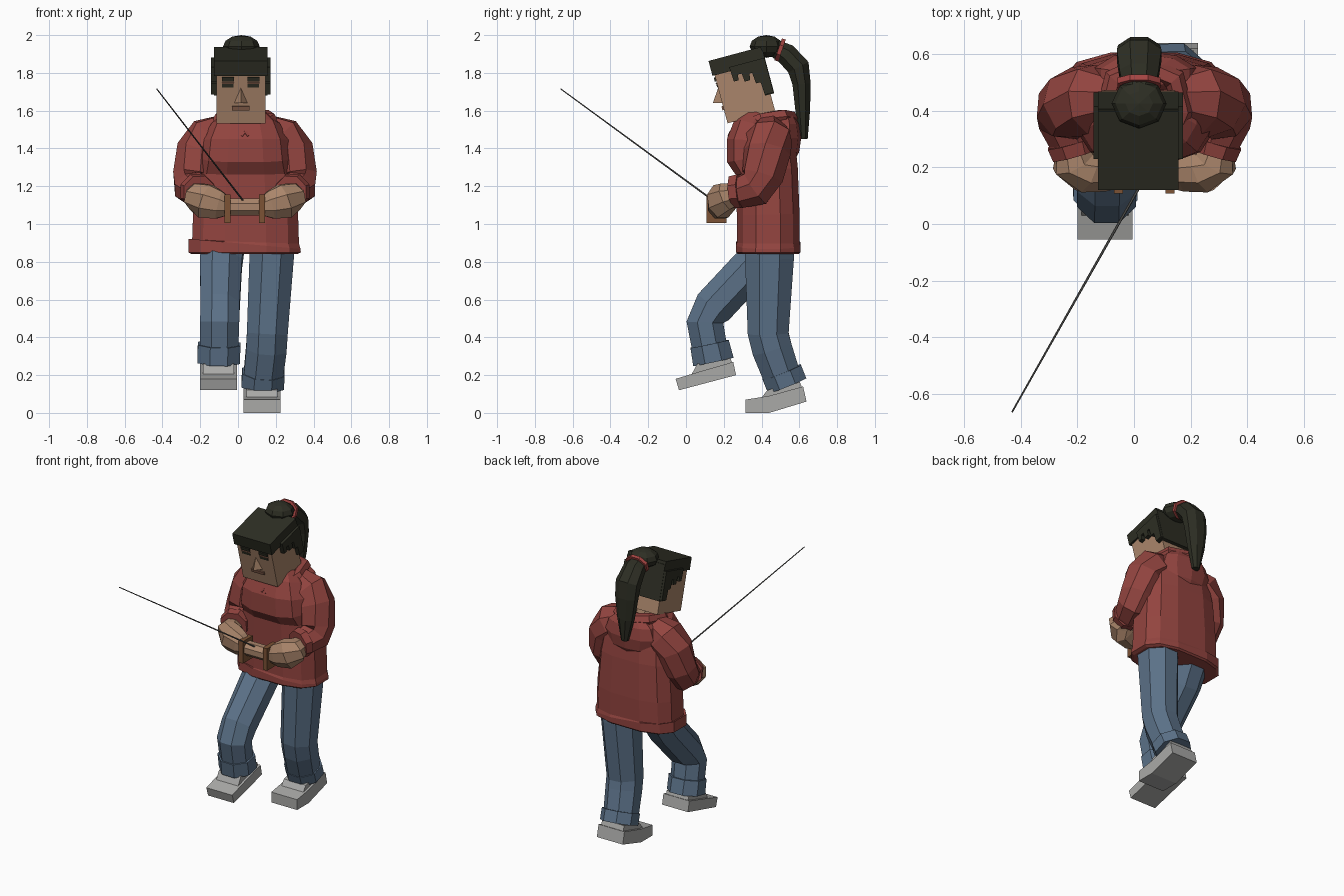
import bpy, bmesh, math
from mathutils import Vector, Matrix

if "Cube" in bpy.data.objects:
    bpy.data.objects.remove(bpy.data.objects["Cube"])


def material(name, r, g, b):
    m = bpy.data.materials.new(name)
    m.diffuse_color = (r, g, b, 1)
    m.use_nodes = True
    m.node_tree.nodes["Principled BSDF"].inputs["Base Color"].default_value = m.diffuse_color
    return m


RED = material("hoodie red", 0.29, 0.058, 0.050)
BLUE = material("denim blue", 0.105, 0.165, 0.245)
SKIN = material("skin tan", 0.40, 0.235, 0.145)
HAIR = material("hair black", 0.026, 0.027, 0.017)
SHOE = material("shoe grey", 0.40, 0.40, 0.39)
BROWN = material("ring brown", 0.20, 0.085, 0.035)
LIP = material("lip brown", 0.23, 0.11, 0.07)
STEEL = material("rod grey", 0.10, 0.10, 0.095)
TIE = material("tie red", 0.38, 0.06, 0.055)

CX = 0.037  # symmetry line of the upper body


def finish(name, bm, mat, matrix=None):
    bmesh.ops.recalc_face_normals(bm, faces=bm.faces)
    me = bpy.data.meshes.new(name)
    bm.to_mesh(me)
    bm.free()
    me.materials.append(mat)
    ob = bpy.data.objects.new(name, me)
    bpy.context.collection.objects.link(ob)
    if matrix:
        ob.matrix_world = matrix
    return ob


def sweep(name, mat, path, sides=8, ref=(1, 0, 0), square=1.0, matrix=None):
    """Tube through (x, y, z, radius along ref[, other radius])."""
    bm = bmesh.new()
    pts = [Vector(p[:3]) for p in path]
    rings = []
    for i, p in enumerate(path):
        a, b = pts[max(i - 1, 0)], pts[min(i + 1, len(pts) - 1)]
        t = (b - a).normalized()
        u = Vector(ref)
        u = (u - t * u.dot(t)).normalized()
        v = t.cross(u)
        ring = []
        for k in range(sides):
            ang = 2 * math.pi * (k + 0.5) / sides
            c, s = math.cos(ang), math.sin(ang)
            c, s = [math.copysign(abs(w) ** square, w) for w in (c, s)]
            ring.append(bm.verts.new(pts[i] + u * c * p[3] + v * s * p[-1]))
        rings.append(ring)
    for r0, r1 in zip(rings, rings[1:]):
        for k in range(sides):
            n = (k + 1) % sides
            bm.faces.new((r0[k], r0[n], r1[n], r1[k]))
    bm.faces.new(rings[0])
    bm.faces.new(rings[-1])
    return finish(name, bm, mat, matrix)


def extrude(name, mat, profile, x0, x1, matrix=None):
    """Side profile of (y, z) points extruded along x."""
    bm = bmesh.new()
    f = bm.faces.new([bm.verts.new((x0, y, z)) for y, z in profile])
    geo = bmesh.ops.extrude_face_region(bm, geom=[f])["geom"]
    vs = [g for g in geo if isinstance(g, bmesh.types.BMVert)]
    bmesh.ops.translate(bm, verts=vs, vec=(x1 - x0, 0, 0))
    return finish(name, bm, mat, matrix)


def box(name, mat, x0, x1, y0, y1, z0, z1, matrix=None):
    return extrude(name, mat, [(y0, z0), (y1, z0), (y1, z1), (y0, z1)], x0, x1, matrix)


def ball(name, mat, centre, size, u=8, v=6):
    bm = bmesh.new()
    bmesh.ops.create_uvsphere(bm, u_segments=u, v_segments=v, radius=1)
    return finish(name, bm, mat, Matrix.Translation(centre) @ Matrix.Diagonal((*size, 1)))


def both(path):
    """Path given for the -x side, returned with its mirror image."""
    return (("right", path), ("left", [(2 * CX - p[0], *p[1:]) for p in path]))


# hoodie body with hem
sweep("hoodie_body", RED, [
    (.035, .435, .84, .285, .165), (.035, .435, .85, .305, .175),
    (.035, .435, .895, .305, .175), (.04, .435, .905, .29, .17),
    (.04, .435, 1.05, .285, .17), (.04, .427, 1.28, .265, .17),
    (.04, .400, 1.36, .25, .19), (.04, .398, 1.44, .235, .185),
    (.04, .41, 1.52, .185, .16), (.04, .43, 1.57, .115, .12)], 12, square=0.72)

# hood lying on the back, and collar
ball("hood", RED, (.04, .525, 1.455), (.19, .085, .15), 10, 6)
for side, path in both([(CX, .245, 1.465, .028), (-.06, .29, 1.51, .035),
                        (-.10, .40, 1.555, .035), (-.07, .51, 1.57, .04),
                        (CX, .555, 1.56, .04)]):
    sweep(side + "_collar", RED, path, 6, (0, 0, 1))

# sleeves, cuffs and hands
for side, path in both([(-.06, .44, 1.51, .08), (-.15, .44, 1.455, .125),
                        (-.205, .43, 1.38, .125), (-.235, .405, 1.25, .115),
                        (-.238, .37, 1.19, .105), (-.215, .30, 1.175, .09),
                        (-.205, .26, 1.17, .085)]):
    sweep(side + "_sleeve", RED, path, 8, (0, 1, -1))
for side, path in both([(-.218, .29, 1.175, .097), (-.205, .245, 1.17, .09)]):
    sweep(side + "_sleeve_cuff", RED, path, 8)
for side, path in both([(-.215, .27, 1.16, .06), (-.215, .22, 1.145, .08),
                        (-.17, .185, 1.12, .098, .08), (-.10, .175, 1.10, .08, .065),
                        (-.05, .17, 1.09, .05, .045)]):
    sweep(side + "_hand", SKIN, path, 8, (0, 0, 1))

# handle with rings, and the long thin rod
sweep("handle", SKIN, [(-.06, .165, 1.09, .048), (.14, .165, 1.09, .048)], 8, (0, 0, 1))
for side, x in (("right", -.055), ("left", .127)):
    box(side + "_handle_ring", BROWN, x - .016, x + .016, .108, .215, 1.005, 1.155)
sweep("rod", STEEL, [(.03, .15, 1.12, .005), (-.43, -.663, 1.715, .003)], 6, (0, 0, 1))

# trouser legs with turned-up cuffs
sweep("right_leg", BLUE, [(-.08, .43, .90, .125, .115), (-.09, .36, .79, .12, .115),
                          (-.095, .145, .56, .112, .115), (-.097, .10, .48, .112, .105),
                          (-.10, .135, .29, .108, .1)])
sweep("right_leg_cuff", BLUE, [(-.10, .125, .365, .122, .112), (-.102, .145, .27, .122, .118)])
sweep("left_leg", BLUE, [(.182, .442, .92, .13, .142), (.178, .442, .82, .127, .14),
                         (.155, .435, .42, .117, .117), (.15, .455, .34, .116, .115),
                         (.13, .52, .16, .112, .105)])
sweep("left_leg_cuff", BLUE, [(.135, .507, .215, .122, .118), (.13, .535, .145, .122, .118)])

# shoes: sole, toe and ankle part
extrude("right_shoe", SHOE, [(-.055, .18), (-.037, .12), (.265, .20), (.25, .27), (.06, .215)],
        -.2, -.005)
extrude("right_shoe_top", SHOE, [(.03, .205), (.25, .25), (.235, .29), (.06, .26)], -.185, -.02)
extrude("left_shoe", SHOE, [(.315, .07), (.315, 0), (.44, 0), (.638, .06), (.62, .14), (.44, .09)],
        .03, .225)
extrude("left_shoe_top", SHOE, [(.40, .08), (.62, .12), (.60, .17), (.43, .12)], .045, .21)

# head, tipped forward; parts below are in the head's own frame
HEAD = Matrix.Translation((.015, .303, 1.726)) @ Matrix.Rotation(math.radians(15), 4, "X")
sweep("neck", SKIN, [(.03, .42, 1.46, .075), (.02, .36, 1.63, .075)], 8)
box("head", SKIN, -.13, .13, -.13, .13, -.165, .165, HEAD)
box("hair_cap", HAIR, -.142, .142, -.142, .145, .098, .18, HEAD)
box("hair_back", HAIR, -.142, .142, .10, .15, -.075, .16, HEAD)
for side, s in (("right", -1), ("left", 1)):
    # jagged hair at the temples
    extrude(side + "_side_hair", HAIR, [
        (-.045, .12), (-.04, .04), (-.015, .04), (-.01, .07), (.01, .07), (.015, .025),
        (.045, .025), (.05, .06), (.065, .06), (.07, .0), (.095, .0), (.10, -.07),
        (.148, -.07), (.148, .12)], s * .125, s * .158, HEAD)
    # brows and eyes
    a, b = sorted((s * .035, s * .10))
    box(side + "_brow", HAIR, a, b, -.138, -.129, .066, .088, HEAD)
    box(side + "_eye", HAIR, a, b - .004, -.134, -.129, .033, .053, HEAD)
    box(side + "_eyelid", LIP, a, b, -.136, -.129, .053, .058, HEAD)
box("mouth", LIP, -.047, .047, -.138, -.129, -.092, -.070, HEAD)

# wedge nose
bm = bmesh.new()
top, tip, lft, rgt = [bm.verts.new(c) for c in (
    (0, -.129, .03), (0, -.178, -.042), (-.036, -.129, -.055), (.036, -.129, -.055))]
for f in ((top, lft, tip), (top, tip, rgt), (lft, rgt, tip), (top, rgt, lft)):
    bm.faces.new(f)
finish("nose", bm, SKIN, HEAD)

# bun, hair tie and ponytail
ball("hair_bun", HAIR, (.018, .425, 1.94), (.097, .088, .06))
sweep("hair_tie", TIE, [(.018, .488, 1.925, .082, .066), (.018, .508, 1.918, .082, .066)], 8)
sweep("ponytail", HAIR, [(.018, .47, 1.93, .06, .05), (.018, .53, 1.90, .075, .062),
                         (.018, .595, 1.83, .085, .065), (.018, .612, 1.74, .08, .052),
                         (.02, .618, 1.60, .06, .042), (.025, .622, 1.45, .025, .024)], 8)
